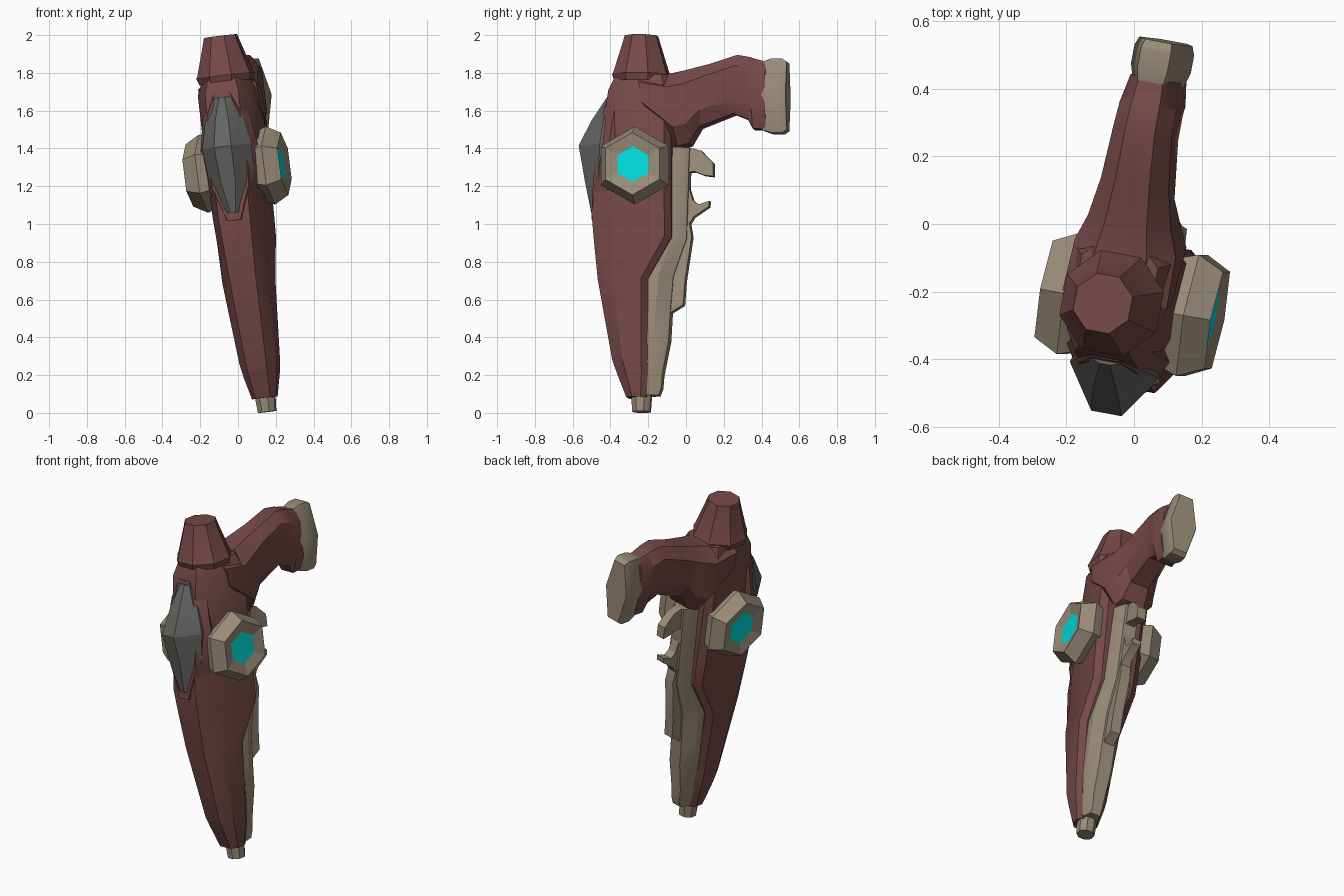
import bpy, bmesh, math
from mathutils import Matrix

# Leaning frame: x is the sideways axis, (y, z) is the side profile plane
LEAN = Matrix(((0.98, 0.19, -0.124, 0.155 + 0.19 * 0.235),
               (-0.18, 1.0, 0.0, 0.0),
               (0.121, 0.0, 1.0, 0.0),
               (0, 0, 0, 1)))


def material(name, rgb):
    m = bpy.data.materials.new(name)
    m.diffuse_color = (*rgb, 1)
    return m


RED = material("dull_red", (0.18, 0.066, 0.066))
TAN = material("warm_tan", (0.32, 0.26, 0.185))
GREY = material("dark_grey", (0.125, 0.13, 0.122))
CYAN = material("bright_cyan", (0.0, 0.72, 0.72))


def finish(name, bm, mats, angle=28):
    bmesh.ops.transform(bm, matrix=LEAN, verts=bm.verts)
    bmesh.ops.recalc_face_normals(bm, faces=bm.faces)
    me = bpy.data.meshes.new(name)
    bm.to_mesh(me)
    bm.free()
    for m in mats:
        me.materials.append(m)
    ob = bpy.data.objects.new(name, me)
    bpy.context.collection.objects.link(ob)
    bpy.ops.object.select_all(action='DESELECT')
    ob.select_set(True)
    bpy.context.view_layer.objects.active = ob
    bpy.ops.object.shade_smooth_by_angle(angle=math.radians(angle))
    return ob


def loft(name, rings, mat, angle=28, cap_mat=None):
    """Skin a list of equal-length closed rings and cap both ends."""
    bm = bmesh.new()
    rows = [[bm.verts.new(p) for p in r] for r in rings]
    n = len(rows[0])
    for a, b in zip(rows, rows[1:]):
        for i in range(n):
            j = (i + 1) % n
            bm.faces.new((a[i], a[j], b[j], b[i]))
    bm.faces.new(rows[0][::-1])
    end = bm.faces.new(rows[-1])
    if cap_mat:
        end.material_index = 1
    return finish(name, bm, [mat, cap_mat] if cap_mat else [mat], angle)


def mirror_ring(half):
    """Close a half outline (x > 0) with its mirrored copy."""
    return half + [(-x, y, z) for x, y, z in reversed(half)]


def prism(name, profile, hw, mat):
    """Extrude a (y, z) side profile sideways."""
    return loft(name, [[(s * hw, y, z) for y, z in profile] for s in (-1, 1)], mat)


def turned(name, steps, sides, mat):
    """Upright faceted round part from (radius, z) steps."""
    loft(name, [[(r * math.cos(math.tau * (i + .5) / sides),
                  -0.235 + r * math.sin(math.tau * (i + .5) / sides), z)
                 for i in range(sides)] for r, z in steps], mat)


# Main body: z, front y, back y, half width, front flat half width
body = [(0.08, -0.31, -0.20, 0.065, 0.04),
        (0.20, -0.355, -0.19, 0.09, 0.05),
        (0.27, -0.38, -0.19, 0.10, 0.055),
        (0.70, -0.455, -0.185, 0.128, 0.07),
        (0.92, -0.475, -0.06, 0.135, 0.08),
        (1.05, -0.485, -0.06, 0.14, 0.085),
        (1.40, -0.44, -0.06, 0.148, 0.09),
        (1.70, -0.395, -0.06, 0.15, 0.09),
        (1.78, -0.36, -0.08, 0.115, 0.07)]
loft("body", [mirror_ring([(f, yf, z), (h, yf + (yb - yf) * 0.32, z),
                           (h, yb - 0.03, z), (h * 0.72, yb, z)])
              for z, yf, yb, h, f in body], RED)

# Top neck and bottom tip
turned("neck", [(0.145, 1.75), (0.158, 1.785), (0.15, 1.80),
                (0.10, 1.96), (0.09, 1.995)], 8, RED)
turned("tip", [(0.05, 0.005), (0.058, 0.12)], 8, TAN)


# Front canopy and its raised rim: z, half width, front y, side y
def shell(name, levels, flat, mat):
    loft(name, [mirror_ring([(w * flat, yf, z), (w, ys, z), (w * 0.8, -0.33, z)])
                for z, w, yf, ys in levels], mat, 20)


shell("canopy_rim", [(1.02, 0.05, -0.495, -0.45), (1.20, 0.14, -0.475, -0.38),
                     (1.40, 0.155, -0.455, -0.38), (1.58, 0.125, -0.425, -0.36),
                     (1.69, 0.06, -0.40, -0.36)], 0.7, RED)
shell("canopy", [(1.06, 0.04, -0.50, -0.485), (1.22, 0.115, -0.528, -0.445),
                 (1.41, 0.135, -0.56, -0.432), (1.55, 0.105, -0.49, -0.417),
                 (1.67, 0.045, -0.415, -0.405)], 0.34, GREY)

# Grip: top y, top z, bottom y, bottom z, half width
grip = [(-0.23, 1.77, -0.20, 1.58, 0.157), (-0.08, 1.785, -0.03, 1.40, 0.152),
        (0.0, 1.805, 0.025, 1.42, 0.125), (0.13, 1.84, 0.08, 1.51, 0.102),
        (0.28, 1.89, 0.26, 1.58, 0.088), (0.35, 1.878, 0.335, 1.55, 0.085),
        (0.365, 1.872, 0.36, 1.50, 0.083), (0.43, 1.855, 0.43, 1.50, 0.072)]


def grip_ring(ty, tz, by, bz, h):
    half = []
    for f, t in ((0.5, 0), (1, 0.2), (1, 0.75), (0.55, 1)):
        half.append((h * f, ty + (by - ty) * t, tz + (bz - tz) * t))
    return mirror_ring(half)


loft("grip", [grip_ring(*g) for g in grip], RED)

# Grip end cap, a long hexagon
loft("grip_cap", [mirror_ring([(w * 0.5, y, 1.675 + h), (w, y, 1.675),
                               (w * 0.5, y, 1.675 - h)])
                  for y, w, h in ((0.41, 0.075, 0.18), (0.46, 0.09, 0.197),
                                  (0.515, 0.09, 0.197), (0.54, 0.08, 0.18))], TAN)


# Hexagonal side pods with a glowing centre
def pod(name, s):
    rings = [[(s * x, -0.238 + r * math.sin(math.tau * i / 6),
               1.288 + r * math.cos(math.tau * i / 6)) for i in range(6)]
             for r, x in ((0.18, 0.11), (0.207, 0.18), (0.165, 0.257), (0.095, 0.24))]
    loft(name, rings, TAN, 15, CYAN)


pod("right_pod", 1)
pod("left_pod", -1)

# Rear spine: z, back y, inner half width, outer half width
spine = [(0.09, -0.14, 0.05, 0.03), (0.13, -0.125, 0.055, 0.03),
         (0.20, -0.12, 0.065, 0.035), (0.38, -0.085, 0.08, 0.04),
         (0.55, -0.075, 0.085, 0.04), (0.72, -0.06, 0.085, 0.04),
         (0.92, 0.01, 0.08, 0.04), (1.40, 0.025, 0.07, 0.04)]
loft("rear_spine", [mirror_ring([(a, -0.23, z), (a, yb - 0.07, z), (b, yb, z)])
                    for z, yb, a, b in spine], TAN)

# Rear rib, trigger and guard hook
prism("rear_rib", [(-0.12, 0.52), (-0.09, 0.52), (-0.01, 0.57), (0.0, 0.70),
                   (0.035, 0.93), (0.02, 1.02), (-0.10, 1.02)], 0.03, TAN)
prism("trigger", [(0.0, 0.96), (0.045, 1.035), (0.125, 1.09), (0.128, 1.12),
                  (0.07, 1.10), (0.04, 1.125), (0.02, 1.19), (0.0, 1.19)], 0.026, TAN)
prism("guard_hook", [(0.0, 1.27), (0.05, 1.275), (0.10, 1.255), (0.148, 1.25),
                     (0.148, 1.32), (0.085, 1.385), (0.03, 1.40), (0.0, 1.40)],
      0.026, TAN)
